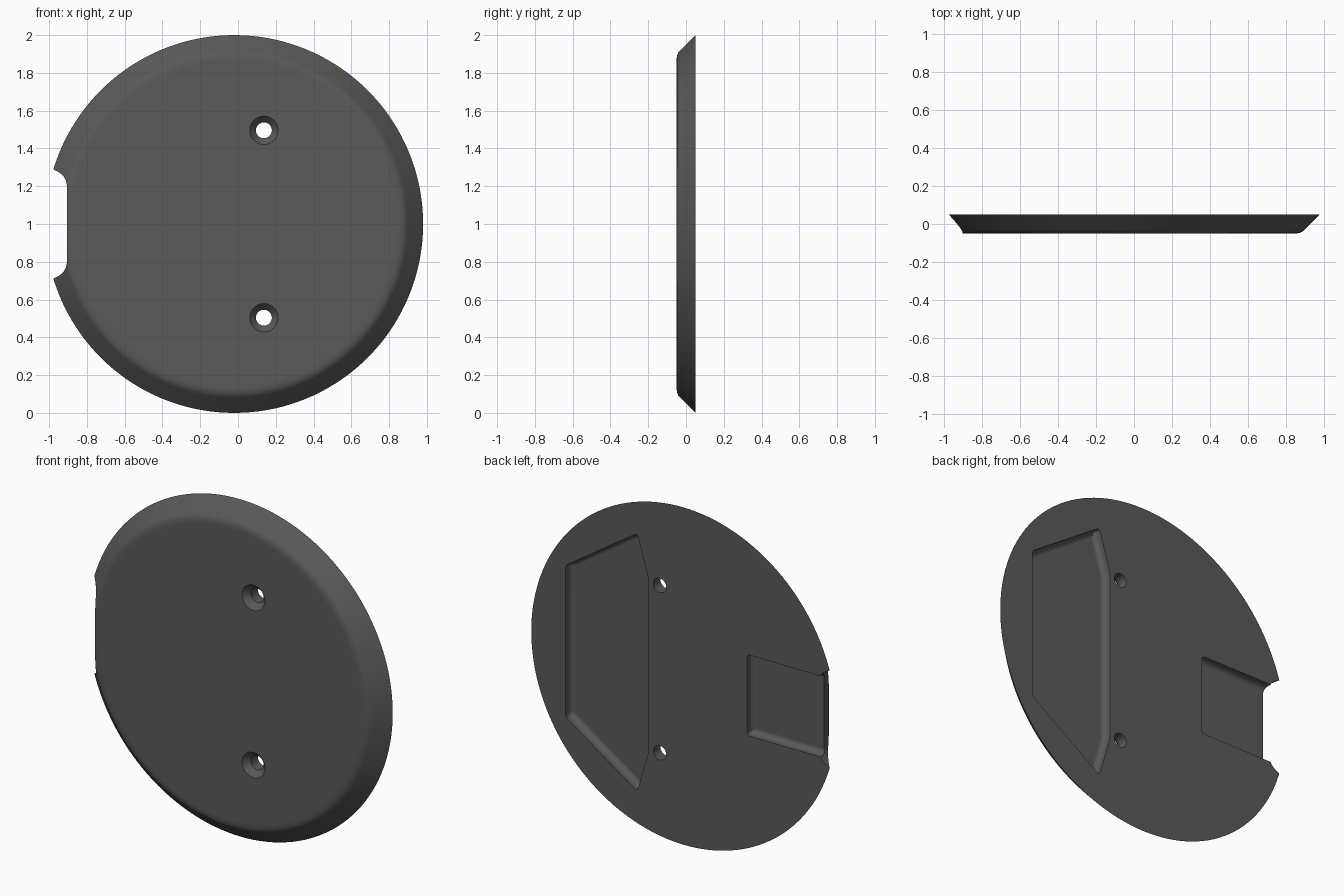
import bpy, bmesh, math

if "Cube" in bpy.data.objects:
    bpy.data.objects.remove(bpy.data.objects["Cube"])

CX, CZ = -0.02, 1.0          # disc centre
BACK, FRONT = 0.05, -0.05    # back and front planes
SEG = 144

mat = bpy.data.materials.new("dark grey")
mat.diffuse_color = (0.1, 0.1, 0.1, 1)
mat.use_nodes = True
mat.node_tree.nodes["Principled BSDF"].inputs["Base Color"].default_value = mat.diffuse_color


def face_outward(bm):
    bm.normal_update()
    bmesh.ops.recalc_face_normals(bm, faces=bm.faces[:])
    bm.normal_update()
    if bm.calc_volume(signed=True) < 0:
        bmesh.ops.reverse_faces(bm, faces=bm.faces[:])
        bm.normal_update()


def finish(bm, name):
    face_outward(bm)
    me = bpy.data.meshes.new(name)
    bm.to_mesh(me)
    bm.free()
    ob = bpy.data.objects.new(name, me)
    bpy.context.collection.objects.link(ob)
    me.materials.append(mat)
    return ob


def lathe(name, profile, cx, cz, seg):
    """Closed solid from (radius, y) rings about a y-axis line."""
    bm = bmesh.new()
    rings = []
    for r, y in profile:
        rings.append([bm.verts.new((cx + r * math.cos(2 * math.pi * i / seg), y,
                                    cz + r * math.sin(2 * math.pi * i / seg)))
                      for i in range(seg)])
    for a, b in zip(rings, rings[1:]):
        for i in range(seg):
            j = (i + 1) % seg
            bm.faces.new((a[i], a[j], b[j], b[i]))
    bm.faces.new(list(reversed(rings[0])))
    bm.faces.new(rings[-1])
    return finish(bm, name)


def prism(name, half, y0, y1, corner=0, fillet=0):
    """Prism mirrored about the disc's mid height; floor at y0 may be filleted."""
    pts = half + [(x, -z) for x, z in reversed(half)]
    bm = bmesh.new()
    low = [bm.verts.new((CX + x, y0, CZ + z)) for x, z in pts]
    high = [bm.verts.new((CX + x, y1, CZ + z)) for x, z in pts]
    n = len(pts)
    bm.faces.new(list(reversed(low)))
    bm.faces.new(high)
    for i in range(n):
        j = (i + 1) % n
        bm.faces.new((low[i], low[j], high[j], high[i]))
    face_outward(bm)
    if corner:
        walls = [e for e in bm.edges if abs(e.verts[0].co.y - e.verts[1].co.y) > 0.01]
        bmesh.ops.bevel(bm, geom=walls, offset=corner, segments=4, profile=0.5, affect='EDGES')
    if fillet:
        floor = [e for e in bm.edges if all(abs(v.co.y - y0) < 1e-5 for v in e.verts)]
        bmesh.ops.bevel(bm, geom=floor, offset=fillet, segments=5, profile=0.5, affect='EDGES')
    return finish(bm, name)


def cut(ob, cutter):
    """Subtract the cutter, moving to another solver if one returns no surface."""
    m = ob.modifiers.new("cut", 'BOOLEAN')
    m.operation, m.object = 'DIFFERENCE', cutter
    for solver in ('EXACT', 'MANIFOLD', 'FLOAT'):
        m.solver = solver
        bpy.context.view_layer.update()
        dg = bpy.context.evaluated_depsgraph_get()
        me = bpy.data.meshes.new_from_object(ob.evaluated_get(dg))
        if len(me.polygons) > SEG:
            ob.modifiers.remove(m)
            ob.data = me
            return
    ob.modifiers.remove(m)


# Disc with sloped rim and softened front edge
disc = lathe("cover_disc", [(1, BACK), (0.92, -0.03), (0.908, -0.0405), (0.893, -0.0475),
                            (0.875, FRONT), (0.86, FRONT)], CX, CZ, SEG)

cutters = []
# Countersunk screw holes
for s in (-1, 1):
    cutters.append(lathe("screw_hole", [(0.095, FRONT - 0.02), (0.075, FRONT), (0.042, -0.015),
                                        (0.042, BACK + 0.02)], 0.137, CZ + s * 0.496, 40))
# Side notch with rounded inner corners
cutters.append(prism("side_notch", [(-1.15, 0.35), (-0.955, 0.288), (-0.925, 0.272),
                                    (-0.904, 0.254), (-0.891, 0.23), (-0.885, 0.2)], -0.1, 0.1))
# Large rear pocket
cutters.append(prism("large_pocket", [(0.23, 0.51), (0.305, 0.765), (0.775, 0.45)],
                     0.0, 0.1, 0.02, 0.03))
# Small rear pocket, open into the notch
cutters.append(prism("small_pocket", [(-0.415, 0.24), (-1.1, 0.24)], 0.0, 0.1, 0.02, 0.03))

for c in cutters:
    cut(disc, c)
for c in cutters:
    bpy.data.objects.remove(c)

# One material slot for the whole cover
disc.data.materials.clear()
disc.data.materials.append(mat)
for p in disc.data.polygons:
    p.material_index = 0

# Smooth curved surfaces, keep sharp edges and flat faces clean
bpy.ops.object.select_all(action='DESELECT')
bpy.context.view_layer.objects.active = disc
disc.select_set(True)
bpy.ops.object.shade_smooth_by_angle(angle=math.radians(30))
w = disc.modifiers.new("flat_face_normals", 'WEIGHTED_NORMAL')
w.keep_sharp = True
